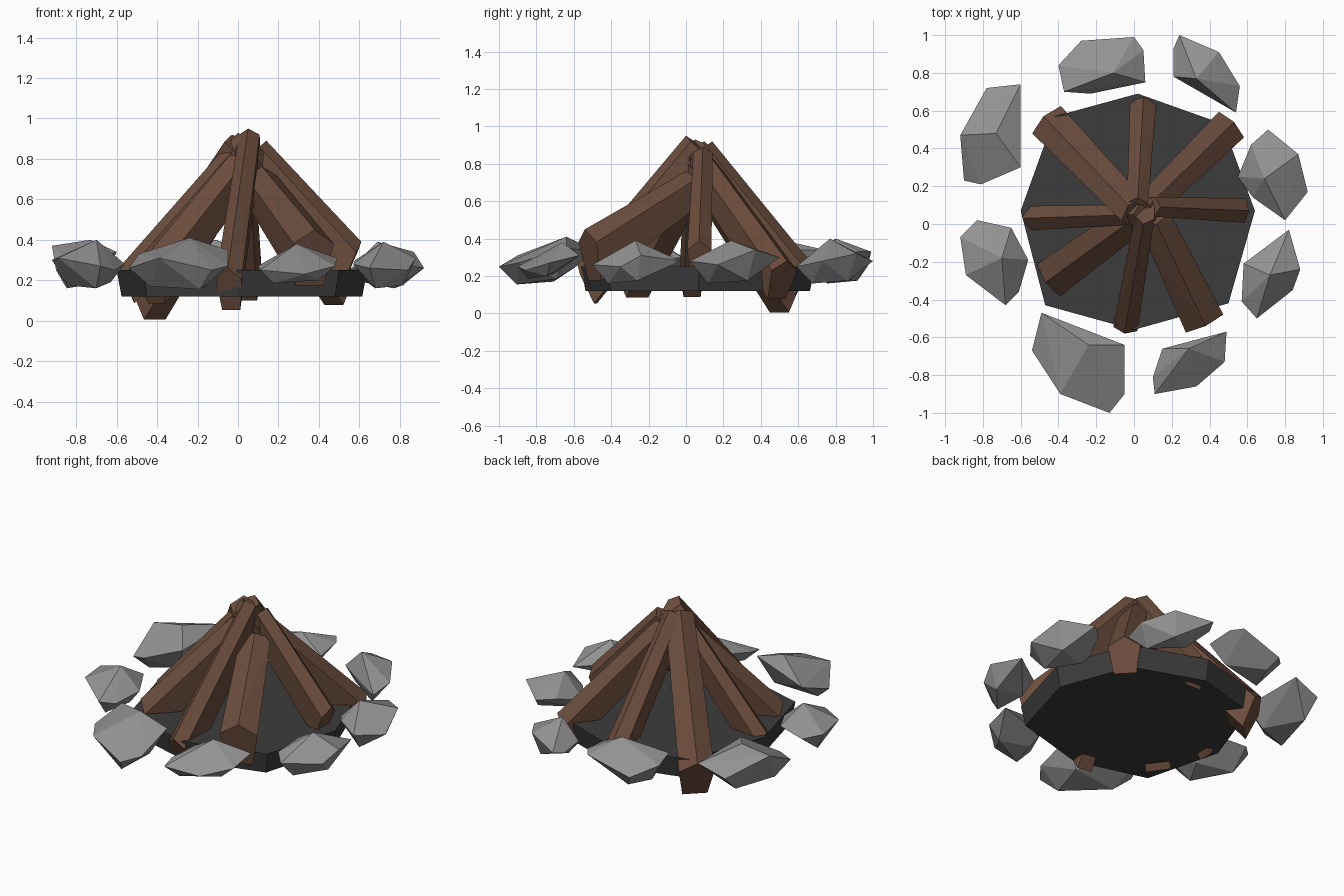
import bpy, bmesh
from mathutils import Vector


def material(name, rgb):
    m = bpy.data.materials.new(name)
    m.diffuse_color = (*rgb, 1)
    return m


WOOD = material("wood", (0.15, 0.075, 0.047))
ROCK = material("rock", (0.29, 0.29, 0.29))
ASH = material("ash", (0.045, 0.045, 0.045))


def hull(name, points, mat):
    """Flat-faced solid wrapped around a few points."""
    bm = bmesh.new()
    for p in points:
        bm.verts.new(p)
    bmesh.ops.convex_hull(bm, input=bm.verts[:])
    loose = [v for v in bm.verts if not v.link_faces]
    bmesh.ops.delete(bm, geom=loose, context='VERTS')
    bmesh.ops.dissolve_limit(bm, angle_limit=0.02, verts=bm.verts[:], edges=bm.edges[:])
    bmesh.ops.recalc_face_normals(bm, faces=bm.faces[:])
    me = bpy.data.meshes.new(name)
    bm.to_mesh(me)
    bm.free()
    me.materials.append(mat)
    ob = bpy.data.objects.new(name, me)
    bpy.context.collection.objects.link(ob)


def log(name, low, high, w, h):
    """Five-sided log under its ridge line; steep cut at the foot, square cut at the tip."""
    a, b = Vector(low), Vector(high)
    d = (b - a).normalized()
    u = d.cross(Vector((0, 0, 1))).normalized()
    v = u.cross(d)
    foot = Vector((v.x * 0.4, v.y * 0.4, v.z))
    section = [(0, 0), (0.5, -0.25), (0.35, -1), (-0.35, -1), (-0.5, -0.25)]
    pts = [a + u * x * w + foot * y * h for x, y in section]
    pts += [b + u * x * w * 0.8 + v * y * h * 0.58 for x, y in section]
    hull(name, pts, WOOD)


def stone(name, peak, outline, rim=(0.33, 0.25, 0.31), base=0.16):
    """Faceted stone: zigzag rim, one peak and a smaller underside."""
    n = len(outline)
    cx = sum(p[0] for p in outline) / n
    cy = sum(p[1] for p in outline) / n
    pts = [peak]
    for i, (x, y) in enumerate(outline):
        pts.append((x, y, rim[i % len(rim)]))
        if i % 2:
            pts.append((cx + (x - cx) * 0.6, cy + (y - cy) * 0.6, base + 0.015 * (i % 3)))
    hull(name, pts, ROCK)


# Ash bed
bed = [(0.02, 0.69), (-0.42, 0.57), (-0.6, 0.07), (-0.47, -0.43),
       (0, -0.56), (0.5, -0.42), (0.64, 0.07), (0.47, 0.53)]
hull("ash_bed", [(x * s, y * s, z) for z, s in ((0.12, 0.96), (0.25, 1)) for x, y in bed], ASH)

# Leaning logs
log("log_right", (0.61, 0.07, 0.39), (0.14, 0.09, 0.89), 0.13, 0.3)
log("log_back_right", (0.53, 0.54, 0.28), (0.08, 0.1, 0.88), 0.19, 0.28)
log("log_back", (0.05, 0.67, 0.27), (0.02, 0.14, 0.92), 0.14, 0.27)
log("log_back_left", (-0.48, 0.57, 0.24), (-0.03, 0.1, 0.92), 0.21, 0.34)
log("log_left", (-0.59, 0.03, 0.26), (0, 0.05, 0.93), 0.13, 0.26)
log("log_front_left", (-0.47, -0.31, 0.3), (0, 0.03, 0.87), 0.21, 0.3)
log("log_front", (-0.05, -0.58, 0.26), (0.05, 0, 0.95), 0.13, 0.32)
log("log_front_right", (0.38, -0.54, 0.45), (0.12, 0, 0.76), 0.22, 0.31)

# Ring of stones
stone("stone_back_left", (-0.73, 0.48, 0.4),
      [(-0.6, 0.74), (-0.78, 0.72), (-0.92, 0.47), (-0.9, 0.23), (-0.81, 0.21), (-0.6, 0.3)],
      (0.34, 0.28, 0.37, 0.25, 0.27, 0.34))
stone("stone_back", (-0.11, 0.8, 0.4),
      [(0, 0.99), (-0.28, 0.97), (-0.4, 0.84), (-0.37, 0.7), (-0.23, 0.69), (0.06, 0.75), (0.05, 0.92)])
stone("stone_back_right", (0.33, 0.77, 0.4),
      [(0.24, 1.0), (0.45, 0.91), (0.56, 0.73), (0.54, 0.59), (0.37, 0.69), (0.21, 0.78), (0.21, 0.93)],
      (0.28, 0.32, 0.28, 0.25, 0.25, 0.28, 0.26))
stone("stone_right_rear", (0.69, 0.24, 0.39),
      [(0.71, 0.5), (0.87, 0.37), (0.92, 0.17), (0.8, 0.02), (0.63, 0.14), (0.55, 0.25), (0.62, 0.42)],
      (0.3, 0.34, 0.26, 0.28, 0.28, 0.25, 0.3))
stone("stone_right_front", (0.72, -0.27, 0.39),
      [(0.82, -0.03), (0.88, -0.24), (0.84, -0.35), (0.65, -0.5), (0.57, -0.41), (0.58, -0.21)],
      (0.28, 0.31, 0.25, 0.26, 0.28, 0.3))
stone("stone_front_right", (0.29, -0.66, 0.38),
      [(0.49, -0.57), (0.48, -0.73), (0.33, -0.86), (0.11, -0.9), (0.1, -0.81), (0.15, -0.66)],
      (0.31, 0.27, 0.23, 0.25, 0.27, 0.3), 0.185)
stone("stone_front_left", (-0.24, -0.64, 0.41),
      [(-0.49, -0.47), (-0.54, -0.67), (-0.39, -0.9), (-0.13, -1.0), (-0.05, -0.9), (-0.05, -0.64)],
      (0.33, 0.26, 0.31, 0.25, 0.27, 0.35), 0.155)
stone("stone_left", (-0.7, -0.18, 0.4),
      [(-0.83, 0.02), (-0.92, -0.07), (-0.89, -0.27), (-0.68, -0.43), (-0.61, -0.36), (-0.56, -0.19), (-0.65, -0.02)],
      (0.28, 0.3, 0.31, 0.27, 0.25, 0.28, 0.3))
